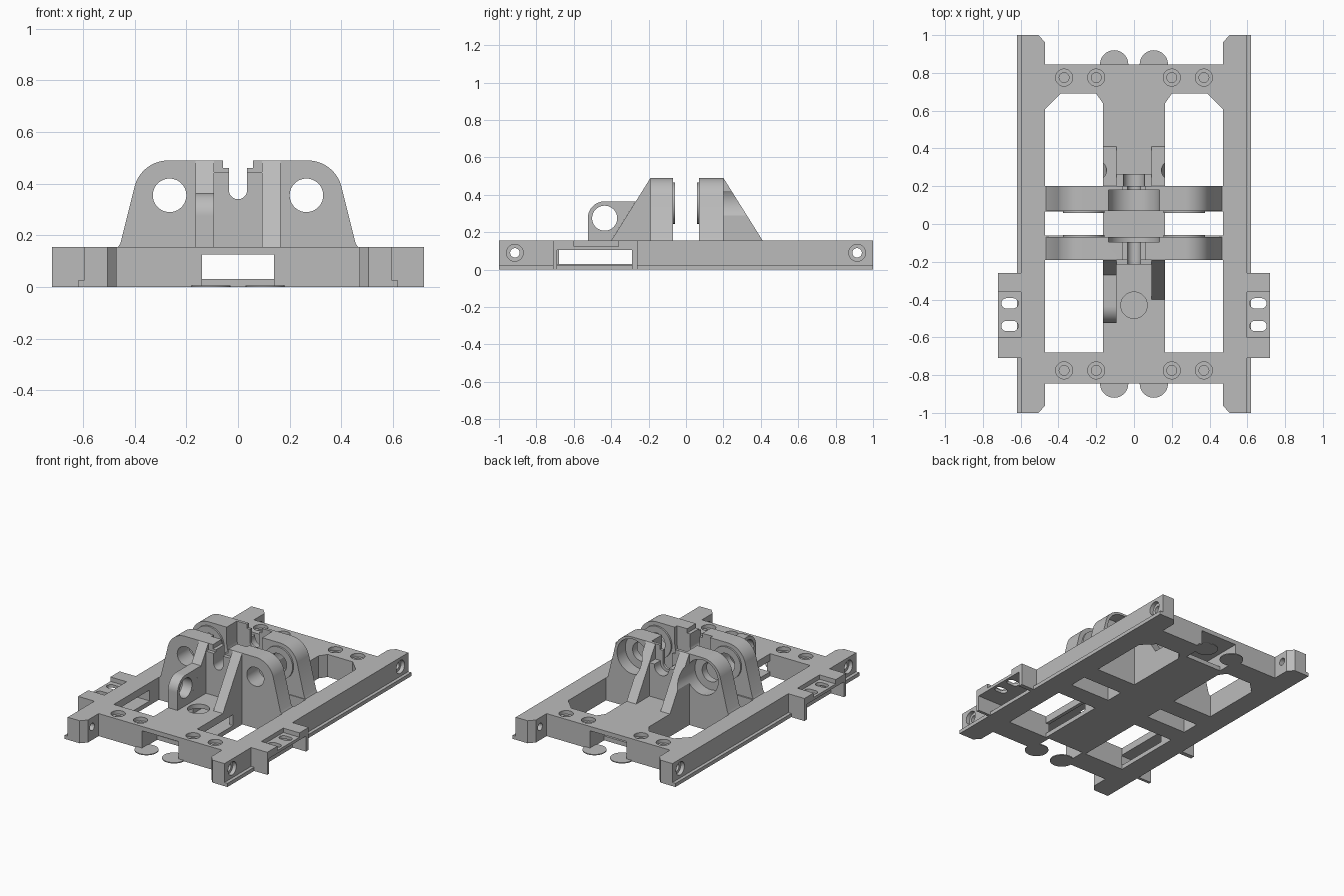
import bpy, bmesh, math
from mathutils import Vector

cube = bpy.data.objects.get("Cube")
if cube:
    bpy.data.objects.remove(cube, do_unlink=True)

GREY = (0.5, 0.5, 0.5, 1)
mat = bpy.data.materials.new("plain grey")
mat.use_nodes = True
mat.diffuse_color = GREY
mat.node_tree.nodes["Principled BSDF"].inputs["Base Color"].default_value = GREY


def prism(name, pts, axis, lo, hi):
    """Extrude a 2D outline along an axis; outline is the other two axes in order."""
    def place(p, t):
        v = list(p)
        v.insert("xyz".index(axis), t)
        return Vector(v)
    bm = bmesh.new()
    a = [bm.verts.new(place(p, lo)) for p in pts]
    b = [bm.verts.new(place(p, hi)) for p in pts]
    bm.faces.new(a)
    bm.faces.new(b)
    for i in range(len(a)):
        j = (i + 1) % len(a)
        bm.faces.new((a[i], a[j], b[j], b[i]))
    bmesh.ops.recalc_face_normals(bm, faces=bm.faces)
    me = bpy.data.meshes.new(name)
    bm.to_mesh(me)
    bm.free()
    ob = bpy.data.objects.new(name, me)
    bpy.context.collection.objects.link(ob)
    me.materials.append(mat)
    return ob


def box(name, x0, x1, y0, y1, z0, z1):
    x0, x1 = sorted((x0, x1))
    return prism(name, [(x0, y0), (x1, y0), (x1, y1), (x0, y1)], "z", z0, z1)


def arc(cx, cy, r, a0, a1, n=24):
    return [(cx + r * math.cos(math.radians(a0 + (a1 - a0) * i / n)),
             cy + r * math.sin(math.radians(a0 + (a1 - a0) * i / n))) for i in range(n + 1)]


def cyl(name, cx, cy, r, axis, lo, hi):
    return prism(name, arc(cx, cy, r, 0, 360, 40)[:-1], axis, lo, hi)


def u_slot(half, y0, y1, zc=0.375):
    """Round-bottomed slot, open at the top."""
    return prism("cutter", arc(0, zc, half, 180, 360) + [(half, 0.6), (-half, 0.6)], "y", y0, y1)


def cut(ob, *cutters):
    for c in cutters:
        m = ob.modifiers.new("cut", "BOOLEAN")
        m.operation, m.solver, m.object = "DIFFERENCE", "EXACT", c
    bpy.context.view_layer.update()
    done = bpy.data.meshes.new_from_object(ob.evaluated_get(bpy.context.evaluated_depsgraph_get()))
    ob.modifiers.clear()
    ob.data = done
    for c in cutters:
        bpy.data.objects.remove(c, do_unlink=True)
    return ob


# side rails with an outer lip, and the slotted side brackets
for s, side in ((1, "left"), (-1, "right")):
    section = [(0.47, 0), (0.62, 0), (0.62, 0.025), (0.597, 0.025), (0.597, 0.155), (0.47, 0.155)]
    rail = prism(side + "_rail", [(s * x, z) for x, z in section], "y", -1, 1)
    cutters = [box("cutter", s * 0.4, s * 0.7, -0.69, -0.29, 0.03, 0.105)]
    for e in (1, -1):
        tri = [(0.46, 0.95), (0.46, 1.01), (0.515, 1.01)]
        cutters += [prism("cutter", [(s * x, e * y) for x, y in tri], "z", -0.1, 0.3),
                    cyl("cutter", e * 0.915, 0.09, 0.025, "x", s * 0.4, s * 0.7),
                    cyl("cutter", e * 0.915, 0.09, 0.045, "x", s * 0.57, s * 0.7)]
    cut(rail, *cutters)

    bracket = box(side + "_bracket", s * 0.597, s * 0.72, -0.71, -0.26, 0, 0.155)
    cutters = [box("cutter", s * 0.5, s * 0.8, -0.69, -0.29, -0.1, 0.105),
               box("cutter", s * 0.5, s * 0.8, -0.60, -0.36, 0.125, 0.3)]
    for y in (-0.42, -0.54):
        hole = arc(s * 0.675, y, 0.027, -90, 90) + arc(s * 0.64, y, 0.027, 90, 270)
        if s < 0:
            hole = arc(-0.64, y, 0.027, -90, 90) + arc(-0.675, y, 0.027, 90, 270)
        cutters.append(prism("cutter", hole, "z", 0, 0.3))
    cut(bracket, *cutters)

    # cross members under the towers
    box(side + "_front_cross_member", s * 0.165, s * 0.47, -0.19, -0.06, 0, 0.155)
    box(side + "_back_cross_member", s * 0.165, s * 0.47, 0.065, 0.2, 0, 0.155)
    # corner webs of the back openings
    for pts in ([(0.47, 0.61), (0.47, 0.69), (0.39, 0.69)], [(0.165, 0.64), (0.2, 0.69), (0.165, 0.69)]):
        prism(side + "_corner_web", [(s * x, y) for x, y in pts], "z", 0, 0.155)

# end bars with an arch in the middle and screw holes
for name, y0, y1 in (("front_end_bar", -0.845, -0.68), ("back_end_bar", 0.69, 0.845)):
    bar = box(name, -0.47, 0.47, y0, y1, 0, 0.155)
    cutters = [box("cutter", -0.14, 0.14, y0 - 0.1, y1 + 0.1, -0.1, 0.125)]
    yc = math.copysign(0.775, y0)
    for x in (-0.37, -0.2, 0.2, 0.37):
        cutters += [cyl("cutter", x, yc, 0.045, "z", 0.13, 0.3),
                    cyl("cutter", x, yc, 0.026, "z", 0.05, 0.3)]
    cut(bar, *cutters)
    for x in (-0.105, 0.105):
        cyl("foot_disc", x, math.copysign(0.845, y0), 0.075, "z", 0, 0.006)

# hollow spine
cut(box("spine", -0.165, 0.165, -0.68, 0.69, 0, 0.155),
    box("cutter", -0.14, 0.14, -0.9, 0.9, 0.03, 0.125),
    box("cutter", -0.3, 0.3, -0.69, -0.29, 0.03, 0.105),
    cyl("cutter", 0, -0.43, 0.07, "z", 0.1, 0.3))

# towers
half = [(0.465, 0.155), (0.455, 0.17)] + arc(0.27, 0.355, 0.135, 15, 90)
outline = half + [(-x, z) for x, z in reversed(half)]


def shaft_holes(r, y0, y1):
    return [cyl("cutter", s * 0.265, 0.355, r, "y", y0, y1) for s in (1, -1)]


cut(prism("front_tower", outline, "y", -0.19, -0.07),
    *shaft_holes(0.065, -0.3, 0), u_slot(0.035, -0.3, 0), u_slot(0.135, -0.095, 0),
    box("cutter", -0.058, 0.058, -0.3, 0, 0.46, 0.6))
cut(prism("back_tower", outline, "y", 0.07, 0.2),
    *shaft_holes(0.065, 0, 0.3), *shaft_holes(0.12, 0.11, 0.3),
    u_slot(0.035, 0, 0.3), u_slot(0.135, 0, 0.18),
    box("cutter", -0.058, 0.058, 0, 0.3, 0.46, 0.6))

# raised rings on the facing sides of the towers
for name, y0, y1 in (("front_ring", -0.07, -0.058), ("back_ring", 0.058, 0.07)):
    for s in (1, -1):
        cut(cyl(name, s * 0.265, 0.355, 0.11, "y", y0, y1),
            cyl("cutter", s * 0.265, 0.355, 0.065, "y", -0.3, 0.3))

# sloping ribs bracing the towers
for s in (1, -1):
    x0, x1 = sorted((s * 0.093, s * 0.165))
    prism("front_rib", [(-0.40, 0.155), (-0.19, 0.155), (-0.19, 0.49)], "x", x0, x1)
    cut(prism("back_rib", [(0.41, 0.155), (0.2, 0.155), (0.2, 0.49)], "x", x0, x1),
        *shaft_holes(0.12, 0.11, 0.5))

# webs between the ribs
cut(box("front_web", -0.093, 0.093, -0.215, -0.19, 0.155, 0.445), u_slot(0.035, -0.4, 0))
cut(box("back_web", -0.093, 0.093, 0.2, 0.265, 0.155, 0.385), u_slot(0.055, 0.1, 0.4))

# round lug beside the front rib
lug = arc(-0.435, 0.275, 0.09, 180, 90) + [(-0.269, 0.365), (-0.40, 0.155), (-0.525, 0.155)]
cut(prism("lug", lug, "x", -0.165, -0.093), cyl("cutter", -0.435, 0.275, 0.067, "x", -0.3, 0))

# smooth curved faces, sharp edges
for ob in bpy.context.view_layer.objects:
    ob.select_set(ob.type == "MESH")
    if ob.type == "MESH":
        bpy.context.view_layer.objects.active = ob
bpy.ops.object.shade_smooth_by_angle(angle=math.radians(30))
